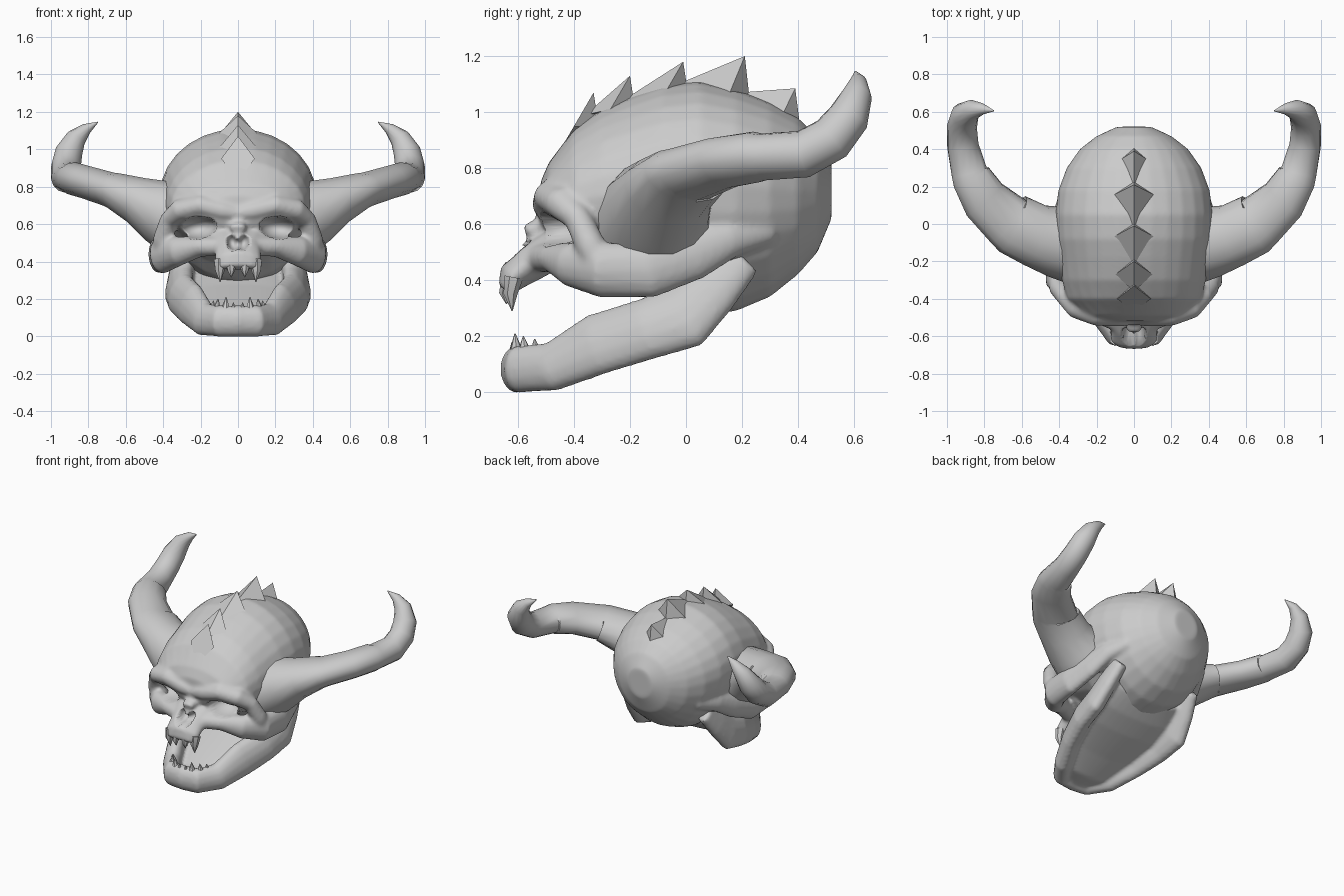
import bpy, bmesh, math
from mathutils import Vector


def bridge(bm, rings):
    """Skin a list of point rings into a closed mesh."""
    vs = [[bm.verts.new(p) for p in r] for r in rings]
    n = len(vs[0])
    for a, b in zip(vs, vs[1:]):
        for i in range(n):
            bm.faces.new((a[i], a[(i + 1) % n], b[(i + 1) % n], b[i]))
    bm.faces.new(vs[0][::-1])
    bm.faces.new(vs[-1])


def loft(bm, secs, n=28):
    """Sections across y: (y, bottom, widest z, top, half width)."""
    rings = []
    for y, zb, zw, zt, w in secs:
        ring = []
        for i in range(n):
            t = 2 * math.pi * i / n
            s = math.sin(t)
            ring.append(Vector((w * math.cos(t), y, zw + s * (zt - zw if s > 0 else zw - zb))))
        rings.append(ring)
    bridge(bm, rings)


def tube(bm, path, n=14, mirror=True):
    """Sweep an ellipse along (x, y, z, side radius, up radius) points."""
    P = [Vector(p[:3]) for p in path]
    side, rings = None, []
    for i, p in enumerate(P):
        t = (P[min(i + 1, len(P) - 1)] - P[max(i - 1, 0)]).normalized()
        side = t.cross(Vector((0, 0, 1))) if side is None else side - t * side.dot(t)
        if side.length < 1e-4:
            side = Vector((1, 0, 0))
        side.normalize()
        up = side.cross(t)
        a, b = path[i][3:]
        rings.append([p + side * a * math.cos(2 * math.pi * k / n) + up * b * math.sin(2 * math.pi * k / n)
                      for k in range(n)])
    bridge(bm, rings)
    if mirror:
        bridge(bm, [[Vector((-v.x, v.y, v.z)) for v in r] for r in rings])


def finish(bm, name, angle=None):
    bmesh.ops.recalc_face_normals(bm, faces=bm.faces)
    me = bpy.data.meshes.new(name)
    bm.to_mesh(me)
    bm.free()
    ob = bpy.data.objects.new(name, me)
    bpy.context.collection.objects.link(ob)
    if angle:
        bpy.ops.object.select_all(action='DESELECT')
        ob.select_set(True)
        bpy.context.view_layer.objects.active = ob
        bpy.ops.object.shade_smooth_by_angle(angle=math.radians(angle))
    return ob


def fuse(ob, pits=()):
    """Melt overlapping volumes into one surface, then press in pits from the front."""
    m = ob.modifiers.new("fuse", 'REMESH')
    m.mode, m.voxel_size, m.use_smooth_shade = 'VOXEL', 0.012, True
    m = ob.modifiers.new("soften", 'SMOOTH')
    m.factor, m.iterations = 0.5, 6
    dg = bpy.context.evaluated_depsgraph_get()
    me = bpy.data.meshes.new_from_object(ob.evaluated_get(dg))
    ob.modifiers.clear()
    ob.data = me
    for v in me.vertices:
        for (cx, cy, cz), (rx, ry, rz), tilt in pits:
            dx, dz = abs(v.co.x) - cx, v.co.z - cz
            u = dx * math.cos(tilt) + dz * math.sin(tilt)
            w = dz * math.cos(tilt) - dx * math.sin(tilt)
            q = (u / rx) ** 2 + (w / rz) ** 2
            if q < 1:
                v.co.y = max(v.co.y, cy + ry * math.sqrt(1 - q))
    me.polygons.foreach_set("use_smooth", [True] * len(me.polygons))


# skull: cranium, muzzle, nasal bone, brows, cheekbones
bm = bmesh.new()
loft(bm, [(-0.52, 0.60, 0.67, 0.75, 0.16), (-0.49, 0.55, 0.67, 0.82, 0.28),
          (-0.40, 0.48, 0.68, 0.94, 0.36), (-0.30, 0.44, 0.70, 1.01, 0.385),
          (-0.18, 0.38, 0.72, 1.06, 0.40), (-0.08, 0.30, 0.74, 1.095, 0.415),
          (0.05, 0.27, 0.75, 1.11, 0.42), (0.18, 0.29, 0.74, 1.08, 0.405),
          (0.30, 0.34, 0.73, 1.035, 0.36), (0.40, 0.42, 0.72, 0.98, 0.29),
          (0.47, 0.50, 0.72, 0.91, 0.20), (0.52, 0.62, 0.72, 0.82, 0.09)])
tube(bm, [(0, -0.38, 0.54, 0.22, 0.11), (0, -0.48, 0.51, 0.16, 0.075),
          (0, -0.56, 0.46, 0.125, 0.07), (0, -0.62, 0.41, 0.125, 0.055),
          (0, -0.645, 0.365, 0.10, 0.03)], mirror=False)
tube(bm, [(0, -0.42, 0.63, 0.06, 0.05), (0, -0.52, 0.59, 0.05, 0.035),
          (0, -0.575, 0.575, 0.04, 0.022)], mirror=False)
tube(bm, [(-0.03, -0.475, 0.65, 0.06, 0.05), (0.08, -0.49, 0.67, 0.06, 0.055),
          (0.20, -0.475, 0.70, 0.07, 0.06), (0.31, -0.44, 0.675, 0.065, 0.06),
          (0.37, -0.385, 0.62, 0.05, 0.05), (0.40, -0.34, 0.52, 0.055, 0.055),
          (0.41, -0.31, 0.45, 0.05, 0.05)])
tube(bm, [(0.05, -0.54, 0.48, 0.05, 0.05), (0.20, -0.47, 0.48, 0.06, 0.055),
          (0.32, -0.41, 0.455, 0.065, 0.08), (0.405, -0.30, 0.435, 0.07, 0.10),
          (0.425, -0.13, 0.435, 0.055, 0.10), (0.39, 0.03, 0.49, 0.05, 0.09),
          (0.35, 0.16, 0.55, 0.05, 0.07), (0.29, 0.30, 0.58, 0.04, 0.05)])
eye = ((0.215, -0.49, 0.58), (0.10, 0.13, 0.058), -0.12)
nostril = ((0.03, -0.60, 0.505), (0.03, 0.08, 0.045), -0.35)
fuse(finish(bm, "skull"), (eye, nostril))

# lower jaw: curved side bones and a thin floor
bm = bmesh.new()
tube(bm, [(-0.02, -0.605, 0.082, 0.060, 0.085), (0.10, -0.595, 0.082, 0.06, 0.085),
          (0.18, -0.48, 0.09, 0.06, 0.09), (0.25, -0.32, 0.17, 0.06, 0.115),
          (0.305, -0.14, 0.225, 0.065, 0.115), (0.315, -0.01, 0.27, 0.065, 0.13),
          (0.30, 0.09, 0.37, 0.06, 0.11), (0.28, 0.20, 0.48, 0.05, 0.08)])
loft(bm, [(-0.62, 0.01, 0.05, 0.09, 0.09), (-0.46, 0.025, 0.06, 0.10, 0.17),
          (-0.30, 0.10, 0.14, 0.18, 0.24), (-0.10, 0.18, 0.22, 0.28, 0.29),
          (0.02, 0.24, 0.28, 0.35, 0.29), (0.14, 0.32, 0.37, 0.42, 0.25)])
fuse(finish(bm, "lower_jaw"))

# horns: tapering, with stepped growth rings
bm = bmesh.new()
tube(bm, [(0.30, -0.11, 0.62, 0.22, 0.21), (0.42, -0.095, 0.67, 0.19, 0.175),
          (0.53, -0.06, 0.725, 0.17, 0.13), (0.65, 0.00, 0.775, 0.165, 0.10),
          (0.67, 0.012, 0.78, 0.15, 0.095), (0.80, 0.13, 0.82, 0.13, 0.09),
          (0.87, 0.25, 0.84, 0.11, 0.09), (0.88, 0.275, 0.84, 0.10, 0.083),
          (0.915, 0.42, 0.85, 0.085, 0.085), (0.92, 0.52, 0.905, 0.08, 0.083),
          (0.905, 0.58, 0.98, 0.075, 0.075), (0.865, 0.61, 1.06, 0.055, 0.055),
          (0.81, 0.615, 1.11, 0.03, 0.03), (0.75, 0.605, 1.145, 0.003, 0.003)], n=14)
finish(bm, "horns", 40)

# crest of backward-leaning spines: peak y, peak z, skull z there, front y, front z, half width
bm = bmesh.new()
for y, zp, zs, yf, zf, w in ((-0.33, 1.07, 0.98, -0.47, 0.83, 0.09), (-0.20, 1.13, 1.04, -0.36, 0.99, 0.10),
                             (-0.01, 1.18, 1.09, -0.26, 1.02, 0.13), (0.21, 1.20, 1.06, -0.03, 1.10, 0.14),
                             (0.39, 1.085, 0.97, 0.19, 1.07, 0.11)):
    p = [bm.verts.new(c) for c in ((0, y, zp), (0, yf, zf), (w, y - 0.07, zs - 0.03),
                                   (0, y + 0.02, zs - 0.04), (-w, y - 0.07, zs - 0.03))]
    for i in range(4):
        bm.faces.new((p[0], p[i + 1], p[(i + 1) % 4 + 1]))
    bm.faces.new(p[1:])
finish(bm, "crest_spines", 30)


# fangs: base x, y, z, tip z, radius
def teeth(name, rows, lean):
    bm = bmesh.new()
    for x, y, z, tip, r in rows:
        tube(bm, [(x, y, z, r, r), (x, y + lean, z + (tip - z) * 0.5, r * 0.75, r * 0.75),
                  (x * 0.97, y + lean * 0.5, tip, 0.002, 0.002)], n=7)
    finish(bm, name, 40)


teeth("upper_teeth", [(0.037, -0.635, 0.39, 0.315, 0.028), (0.098, -0.615, 0.41, 0.29, 0.034)], -0.012)
teeth("lower_teeth", [(0.025, -0.625, 0.12, 0.18, 0.018), (0.065, -0.615, 0.12, 0.21, 0.024),
                      (0.11, -0.585, 0.12, 0.20, 0.025), (0.135, -0.545, 0.13, 0.19, 0.02)], 0.008)
